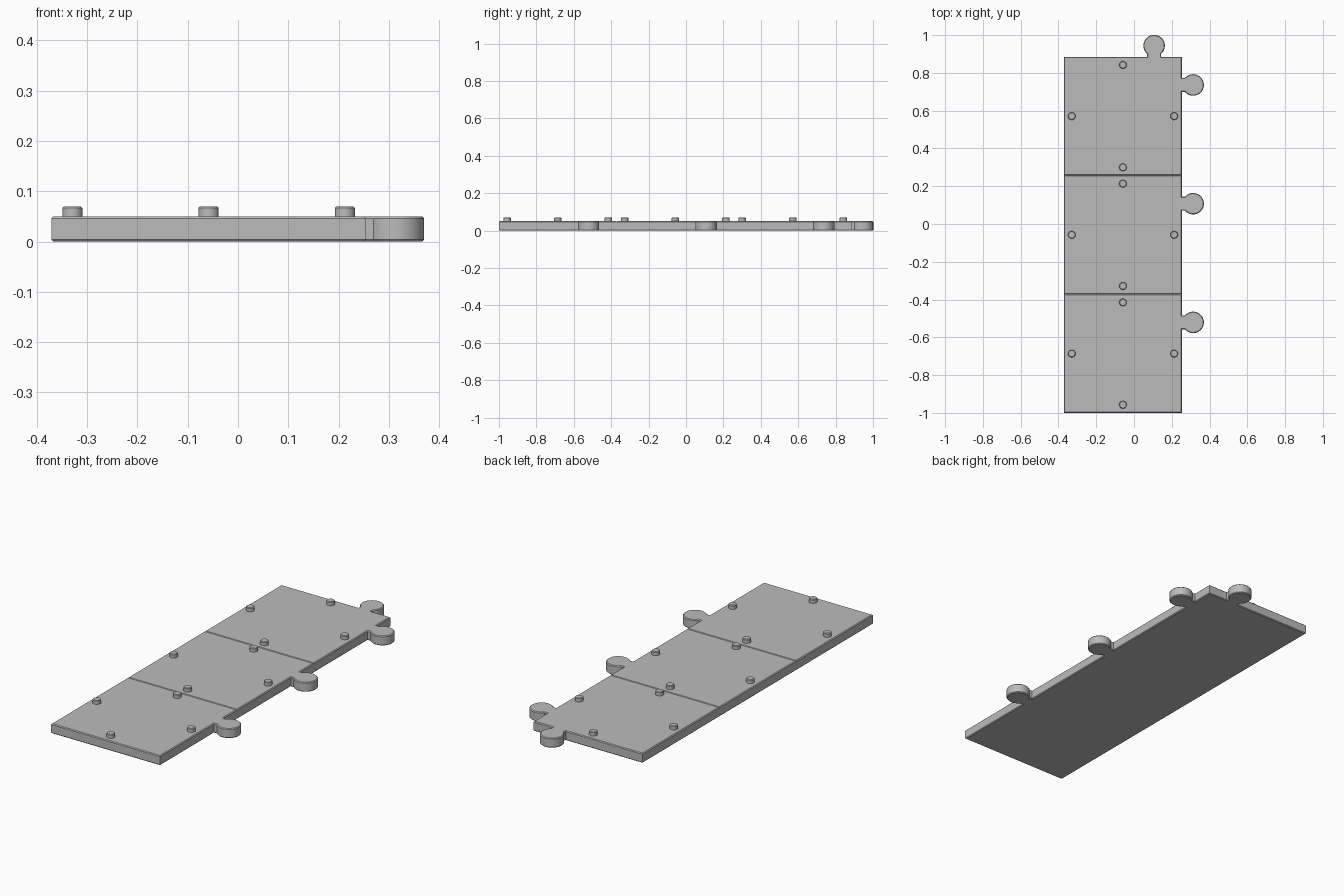
import bpy, bmesh, math

cube = bpy.data.objects.get("Cube")
if cube:
    bpy.data.objects.remove(cube)

HX, HY, HEIGHT = 0.3125, 0.3142, 0.05     # half sizes and thickness of a tile
CENTRE_X, FRONT_Y = -0.0585, -0.6858
KNOB_R, KNOB_OUT, NECK, KNOB_SIDE = 0.057, 0.059, 0.037, 0.165
PEG_POS, GROOVE_W, GROOVE_D, BEVEL = 0.271, 0.02, 0.01, 0.004

grey = bpy.data.materials.new("plain_grey")
grey.use_nodes = True
grey.diffuse_color = (0.5, 0.5, 0.5, 1)
grey.node_tree.nodes["Principled BSDF"].inputs["Base Color"].default_value = (0.5, 0.5, 0.5, 1)


def add_object(name, bm, location):
    bmesh.ops.recalc_face_normals(bm, faces=bm.faces)
    mesh = bpy.data.meshes.new(name)
    bm.to_mesh(mesh)
    bm.free()
    mesh.materials.append(grey)
    obj = bpy.data.objects.new(name, mesh)
    obj.location = location
    bpy.context.collection.objects.link(obj)
    return obj


def activate(obj):
    bpy.ops.object.select_all(action='DESELECT')
    obj.select_set(True)
    bpy.context.view_layer.objects.active = obj


def smooth(obj):
    activate(obj)
    bpy.ops.object.shade_smooth_by_angle(angle=math.radians(30))


def knob_outline(edge, side, steps=32):
    """Neck and round head sticking out past +x = edge."""
    pts = [(edge, side - NECK)]
    sweep = math.pi - math.asin(NECK / KNOB_R)
    for i in range(steps + 1):
        a = -sweep + 2 * sweep * i / steps
        pts.append((edge + KNOB_OUT + KNOB_R * math.cos(a), side + KNOB_R * math.sin(a)))
    return pts + [(edge, side + NECK)]


def make_tile(name, y, has_front, has_back):
    # Puzzle outline, counter-clockwise
    pts = [(-HX, -HY), (HX, -HY)] + knob_outline(HX, KNOB_SIDE) + [(HX, HY)]
    if has_back:
        pts += [(-v, u) for u, v in knob_outline(HY, -KNOB_SIDE)]
    pts.append((-HX, HY))
    bm = bmesh.new()
    face = bm.faces.new([bm.verts.new((px, py, 0)) for px, py in pts])
    top = bmesh.ops.extrude_face_region(bm, geom=[face])["geom"]
    bmesh.ops.translate(bm, verts=[v for v in top if isinstance(v, bmesh.types.BMVert)],
                        vec=(0, 0, HEIGHT))
    bmesh.ops.recalc_face_normals(bm, faces=bm.faces)

    # Chamfer the top rim and the outer bottom rim, leaving the bottom seams flush
    def chamfered(e):
        a, b = (v.co for v in e.verts)
        if abs(a.z - b.z) > BEVEL:
            return False
        if a.z > BEVEL:
            return True
        front_seam = not has_front and max(a.y, b.y) < -HY + BEVEL
        back_seam = not has_back and min(a.y, b.y) > HY - BEVEL
        return not (front_seam or back_seam)

    bmesh.ops.bevel(bm, geom=[e for e in bm.edges if chamfered(e)], offset=BEVEL,
                    segments=1, profile=0.5, affect='EDGES')
    tile = add_object(name, bm, (CENTRE_X, y, 0))

    # Square groove cut in the top
    bm = bmesh.new()
    bmesh.ops.create_grid(bm, x_segments=1, y_segments=1, size=PEG_POS + GROOVE_W / 2)
    inner = bm.faces[:]
    bmesh.ops.inset_region(bm, faces=inner, thickness=GROOVE_W)
    bmesh.ops.delete(bm, geom=inner, context='FACES_ONLY')
    up = bmesh.ops.extrude_face_region(bm, geom=bm.faces[:])["geom"]
    bmesh.ops.translate(bm, verts=[v for v in up if isinstance(v, bmesh.types.BMVert)],
                        vec=(0, 0, 0.05))
    cutter = add_object("groove_cutter", bm, (CENTRE_X, y, HEIGHT - GROOVE_D))
    cutter.hide_render = True
    cut = tile.modifiers.new("groove", 'BOOLEAN')
    cut.operation, cut.solver, cut.object = 'DIFFERENCE', 'EXACT', cutter
    activate(tile)
    bpy.ops.object.modifier_apply(modifier=cut.name)
    bpy.data.objects.remove(cutter)
    smooth(tile)


def make_peg(name, x, y):
    bottom, top = HEIGHT - GROOVE_D - 0.002, 0.07
    bm = bmesh.new()
    bmesh.ops.create_cone(bm, cap_ends=True, segments=32, radius1=0.02, radius2=0.02,
                          depth=top - bottom)
    rim = [e for e in bm.edges if all(v.co.z > 0 for v in e.verts)]
    bmesh.ops.bevel(bm, geom=rim, offset=0.003, segments=1, affect='EDGES')
    smooth(add_object(name, bm, (x, y, (bottom + top) / 2)))


# Three joined tiles, each with four pegs standing in its groove
for i, label in enumerate(("front", "middle", "back")):
    y = FRONT_Y + i * 2 * HY
    make_tile(label + "_tile", y, i == 0, i == 2)
    for side, dx, dy in (("left", 1, 0), ("right", -1, 0), ("front", 0, -1), ("back", 0, 1)):
        make_peg(f"{label}_tile_{side}_peg", CENTRE_X + dx * PEG_POS, y + dy * PEG_POS)
